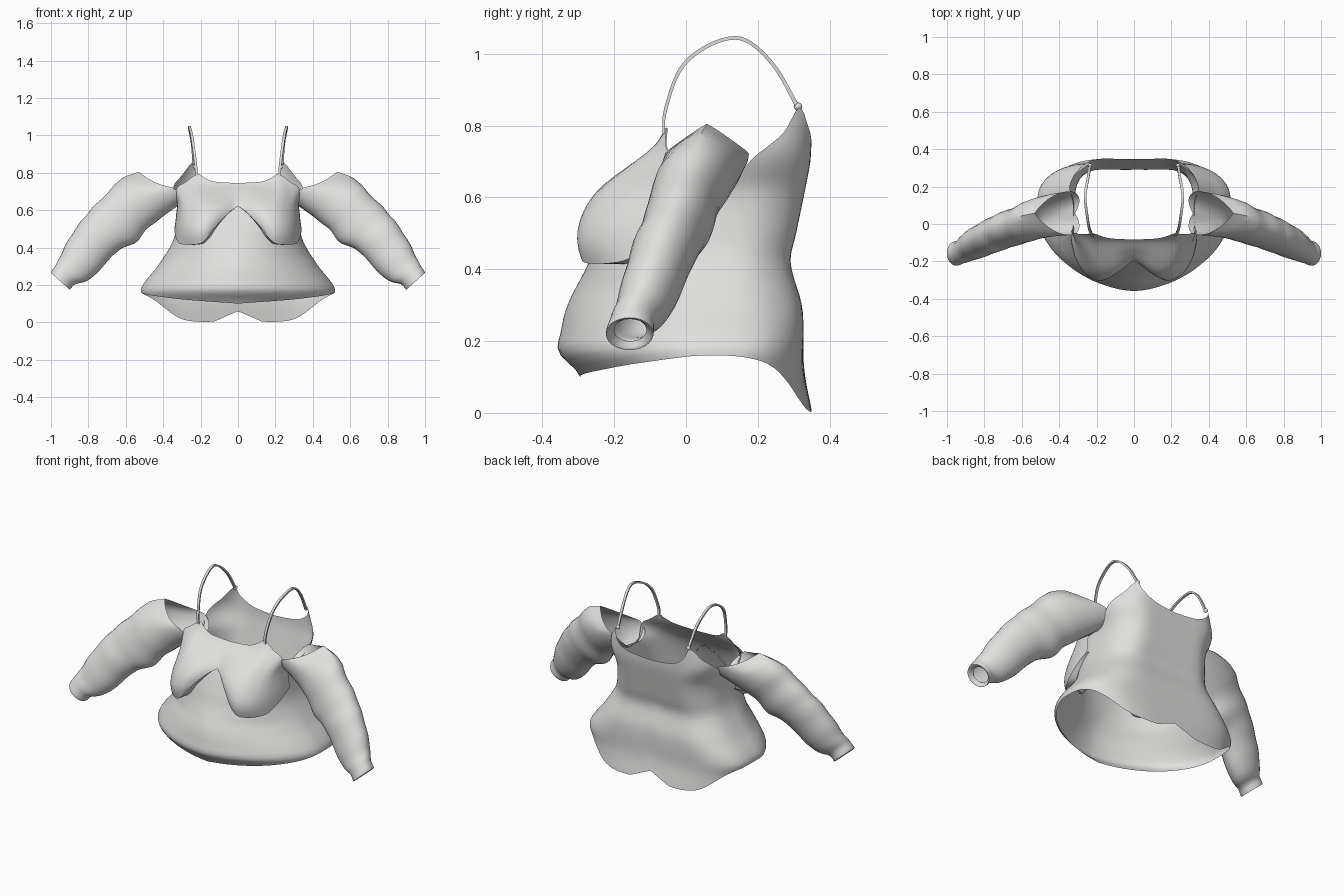
import bpy
from math import sin, cos, pi, radians

cube = bpy.data.objects.get("Cube")
if cube:
    bpy.data.objects.remove(cube, do_unlink=True)

cloth = bpy.data.materials.new("light_grey_cloth")
cloth.use_nodes = True
grey = (0.74, 0.74, 0.73, 1)
cloth.diffuse_color = grey
bsdf = cloth.node_tree.nodes["Principled BSDF"]
bsdf.inputs["Base Color"].default_value = grey
bsdf.inputs["Roughness"].default_value = 0.8


def sample(table, t):
    """Smooth curve through rows of (position, values...)."""
    t = min(max(t, table[0][0]), table[-1][0])
    i = 0
    while i < len(table) - 2 and t > table[i + 1][0]:
        i += 1
    p, q = table[i], table[i + 1]
    o, r = table[max(i - 1, 0)], table[min(i + 2, len(table) - 1)]
    h = q[0] - p[0]
    k = (t - p[0]) / h
    out = []
    for c in range(1, len(p)):
        m0 = (q[c] - o[c]) / (q[0] - o[0]) * h
        m1 = (r[c] - p[c]) / (r[0] - p[0]) * h
        d = q[c] - p[c]
        out.append(p[c] + k * (m0 + k * (3 * d - 2 * m0 - m1 + k * (m0 + m1 - 2 * d))))
    return out


def loft(name, rows, closed):
    """Skin rows of points into a smooth sheet or tube."""
    n = len(rows[0])
    faces = []
    for r in range(len(rows) - 1):
        for i in range(n if closed else n - 1):
            j = (i + 1) % n
            faces.append((r * n + i, r * n + j, (r + 1) * n + j, (r + 1) * n + i))
    mesh = bpy.data.meshes.new(name)
    mesh.from_pydata([p for row in rows for p in row], [], faces)
    mesh.materials.append(cloth)
    obj = bpy.data.objects.new(name, mesh)
    bpy.context.collection.objects.link(obj)
    bpy.ops.object.select_all(action="DESELECT")
    obj.select_set(True)
    bpy.context.view_layer.objects.active = obj
    bpy.ops.object.shade_smooth_by_angle(angle=radians(50))
    return obj


# Body section by height: half width, front y, back y
BODY = [(0, .47, -.25, .352), (.11, .50, -.30, .332), (.17, .52, -.355, .33),
        (.22, .495, -.35, .332), (.30, .43, -.33, .328), (.42, .355, -.27, .296),
        (.50, .33, -.24, .312), (.62, .32, -.185, .337), (.70, .35, -.12, .352),
        (.75, .355, -.08, .355), (.86, .31, -.04, .365)]
# Edge heights by angle, from front centre to back centre
NECK = [(0, .745), (14, .755), (24, .78), (30, .795), (44, .75), (60, .72), (72, .675),
        (84, .63), (96, .65), (105, .71), (115, .745), (127, .785), (138, .85),
        (150, .80), (165, .755), (180, .735)]
HEM = [(0, .10), (35, .12), (60, .14), (90, .16), (112, .145), (125, .12), (135, .085),
       (147, .035), (157, .01), (172, .003), (176, .015), (180, .06)]
CUP_EDGE = [(0, .62), (5, .585), (18, .505), (26, .45), (33, .42), (55, .42), (66, .45), (85, .52)]
MID_Y = .05


def body_point(a, z):
    """Point on the body at signed angle a (degrees) and height z."""
    w, front, back = sample(BODY, z)
    s, c = sin(radians(a)), cos(radians(a))
    # Round in front, squarer at the back and the neckline
    n = 3.4 if c < 0 else 1.75 + 1.25 * min(max((z - .35) / .35, 0), 1)
    x = w * abs(s) ** (2 / n) * (1 if s >= 0 else -1)
    depth = (front if c >= 0 else back) - MID_Y
    y = MID_Y + depth * abs(c) ** (2 / n)
    if c < 0:  # soft vertical folds down the back
        y += .006 * c * cos(radians(a * 6)) * min(z / .3, 1)
    return (x, y, z)


# Bodice: one open tube from hem to neckline
SEG, ROWS = 120, 32
bodice = []
for r in range(ROWS + 1):
    ring = []
    for i in range(SEG):
        a = -180 + 360 * i / SEG
        low, = sample(HEM, abs(a))
        high, = sample(NECK, abs(a))
        ring.append(body_point(a, low + (high - low) * r / ROWS))
    bodice.append(ring)
loft("bodice", bodice, True)

# Bust panel: draped layer over the front, open in a V below the centre
panel = []
V_ROWS = 16
for r in range(V_ROWS + 2):
    v = min(r / V_ROWS, 1)
    row = []
    for i in range(69):
        a = -85 + 170 * i / 68
        high, = sample(NECK, abs(a))
        low, = sample(CUP_EDGE, abs(a))
        x, y, z = body_point(a, high + (low - high) * v)
        swell = sin(pi / 2 * min(v / .75, 1)) ** 1.8 - .35 * max(0, (v - .75) / .25) ** 2
        out = .09 * swell * max(0, sin(pi * (abs(a) / 85) ** .85))
        gap = .004 + .008 * min(v * 3, 1)
        if r > V_ROWS:  # lower edge tucks back behind the body
            out, gap = 0, -.008
        s = sin(radians(a))
        row.append((x + (.2 * out + gap) * s, y - out - gap * cos(radians(a)), z))
    panel.append(row)
loft("bust_panel", panel, False)

# Sleeve sections: top x, top z, bottom x, bottom z, centre y, y radius
SLEEVE = [(0, .53, .805, .315, .635, .058, .117), (1, .62, .77, .39, .575, .038, .11),
          (2, .70, .69, .48, .505, .0, .1), (3, .78, .61, .55, .425, -.025, .096),
          (4, .84, .54, .64, .385, -.055, .092), (5, .905, .445, .72, .30, -.088, .086),
          (6, .95, .355, .80, .225, -.12, .077), (7, .975, .305, .87, .205, -.148, .063),
          (8, 1.0, .265, .90, .175, -.157, .066), (9, .97, .262, .90, .20, -.155, .045)]
# Strap path from front neckline to back neckline
STRAP = [(0, .222, -.062, .775), (1, .226, -.058, .84), (2, .24, -.02, .95), (3, .25, .04, 1.01),
         (4, .26, .12, 1.043), (5, .258, .18, 1.03), (6, .245, .25, .96), (7, .236, .312, .85)]

for side, sign in (("left", 1), ("right", -1)):
    rings = []
    for k in range(37):
        t = k / 4
        tx, tz, bx, bz, cy, ry = sample(SLEEVE, t)
        pull = .075 * max(0, 1 - t / 1.5)  # rim reaches in to the bodice
        crease = 1 + .015 * sin(t * 5) * (1 < t < 7)
        ring = []
        for i in range(28):
            a = 2 * pi * i / 28
            c, s = cos(a) * crease, sin(a) * crease
            x = (tx + bx) / 2 + (tx - bx) / 2 * c - pull * abs(s)
            z = (tz + bz) / 2 + (tz - bz) / 2 * c
            if c > 0:  # flatten the upper rim into a straight slope
                z -= pull * .4 * abs(sin(2 * a))
            ring.append((sign * x, cy + ry * s, z))
        rings.append(ring)
    loft(side + "_sleeve", rings, True)

    # Flat narrow ribbon strap
    rings = []
    for k in range(29):
        x, y, z = sample(STRAP, k / 4)
        rings.append([(sign * (x + dx), y + dr * (y - .12) * 4, z + dr)
                      for dx, dr in ((-.007, -.005), (.007, -.005), (.007, .005), (-.007, .005))])
    loft(side + "_strap", rings, True)

    # Small knot where the strap meets the back
    bpy.ops.mesh.primitive_ico_sphere_add(subdivisions=2, radius=.012, location=(sign * .236, .312, .853))
    knot = bpy.context.object
    knot.name = side + "_strap_knot"
    knot.data.materials.append(cloth)
    bpy.ops.object.shade_smooth_by_angle(angle=radians(50))
